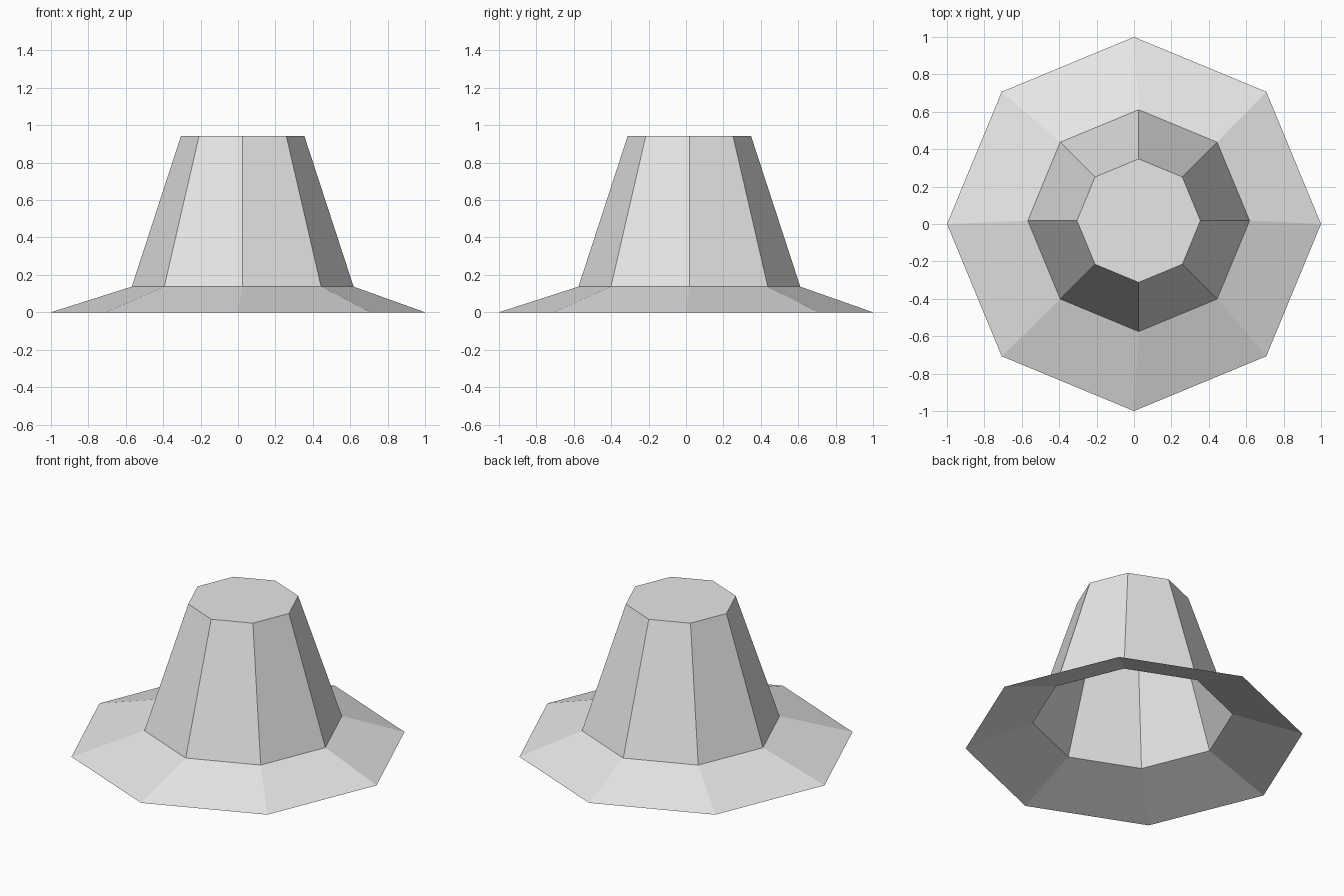
import bpy
from math import cos, sin, tau

SIDES = 8

cube = bpy.data.objects.get("Cube")
if cube:
    bpy.data.objects.remove(cube, do_unlink=True)

grey = bpy.data.materials.new("light_grey")
grey.use_nodes = True
colour = (0.8, 0.8, 0.8, 1)
grey.diffuse_color = colour
grey.node_tree.nodes["Principled BSDF"].inputs["Base Color"].default_value = colour


def ring(radius, x, y, z):
    return [(x + radius * cos(tau * i / SIDES), y + radius * sin(tau * i / SIDES), z)
            for i in range(SIDES)]


def band(name, lower, upper, capped=False):
    """Open shell between two rings, with an optional lid on the upper one."""
    faces = []
    for i in range(SIDES):
        j = (i + 1) % SIDES
        faces.append((i, j, SIDES + j, SIDES + i))
    if capped:
        faces.append(tuple(range(SIDES, 2 * SIDES)))
    mesh = bpy.data.meshes.new(name)
    mesh.from_pydata(lower + upper, [], faces)
    mesh.materials.append(grey)
    obj = bpy.data.objects.new(name, mesh)
    bpy.context.collection.objects.link(obj)
    return obj


# Slightly off-centre crown, hollow and open below
crown_base = ring(0.593, 0.025, 0.018, 0.137)
crown_top = ring(0.33, 0.025, 0.018, 0.942)
band("crown", crown_base, crown_top, capped=True)

# Thin sloping brim that meets the foot of the crown
band("brim", ring(1.0, 0, 0, 0), crown_base)
